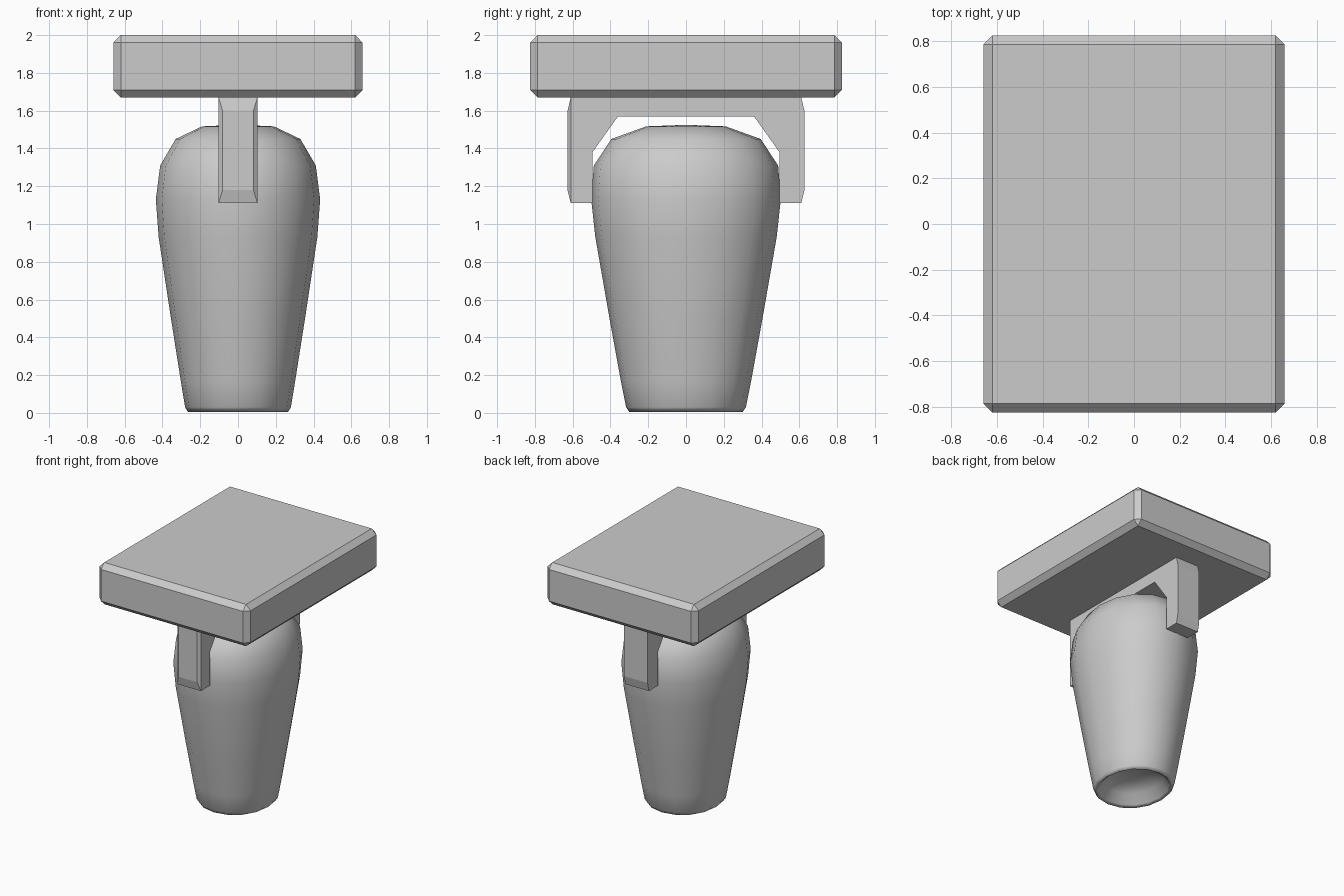
import bpy, bmesh, math

if "Cube" in bpy.data.objects:
    bpy.data.objects.remove(bpy.data.objects["Cube"])


def make_object(name, bm):
    bmesh.ops.recalc_face_normals(bm, faces=bm.faces)
    mesh = bpy.data.meshes.new(name)
    bm.to_mesh(mesh)
    bm.free()
    obj = bpy.data.objects.new(name, mesh)
    bpy.context.collection.objects.link(obj)
    return obj


# Top slab with chamfered edges
bm = bmesh.new()
bmesh.ops.create_cube(bm, size=1)
for v in bm.verts:
    v.co = (v.co.x * 1.32, v.co.y * 1.65, 1.835 + v.co.z * 0.33)
slab = make_object("top_slab", bm)
bev = slab.modifiers.new("chamfer", 'BEVEL')
bev.width = 0.04
bev.segments = 1

# Fork bracket: mirrored side profile extruded across x
half = [(0.36, 1.57), (0.495, 1.38), (0.495, 1.11), (0.61, 1.11), (0.61, 1.67)]
profile = half + [(-y, z) for y, z in reversed(half)]
bm = bmesh.new()
face = bm.faces.new([bm.verts.new((-0.103, y, z)) for y, z in profile])
ext = bmesh.ops.extrude_face_region(bm, geom=[face])
for v in ext["geom"]:
    if isinstance(v, bmesh.types.BMVert):
        v.co.x = 0.103
# raised, chamfered outer faces of the two legs
ends = [f for f in bm.faces if all(abs(v.co.y) > 0.6 for v in f.verts)
        and abs(sum(v.co.y for v in f.verts)) > 2.4]
for f in ends:
    bmesh.ops.inset_region(bm, faces=[f], thickness=0.03)
    for v in f.verts:
        v.co.y = math.copysign(0.627, v.co.y)
        v.co.z = 1.18 if v.co.z < 1.4 else 1.6
make_object("fork_bracket", bm)

# Tapered oval body: rings of (x radius, y radius, z), from dished base to crown
rings = [(0.11, 0.13, 0.13), (0.20, 0.23, 0.09), (0.245, 0.275, 0.02),
         (0.265, 0.30, 0.005), (0.28, 0.317, 0.03), (0.303, 0.345, 0.17),
         (0.355, 0.405, 0.50), (0.42, 0.48, 0.93), (0.435, 0.502, 1.13),
         (0.412, 0.488, 1.31), (0.33, 0.395, 1.45), (0.19, 0.21, 1.517)]
N = 16


def ring_point(rx, ry, z, i, power=0.95):
    a = 2 * math.pi * i / N
    c, s = math.cos(a), math.sin(a)
    return (rx * math.copysign(abs(c) ** power, c),
            ry * math.copysign(abs(s) ** power, s), z)


bm = bmesh.new()
loops = [[bm.verts.new(ring_point(*r, i)) for i in range(N)] for r in rings]
for lo, hi in zip(loops, loops[1:]):
    for i in range(N):
        j = (i + 1) % N
        bm.faces.new((lo[i], lo[j], hi[j], hi[i]))
for loop, z in ((loops[0], 0.14), (loops[-1], 1.525)):
    tip = bm.verts.new((0, 0, z))
    for i in range(N):
        bm.faces.new((loop[i], loop[(i + 1) % N], tip))
for f in bm.faces:
    f.smooth = True
make_object("tapered_body", bm)
